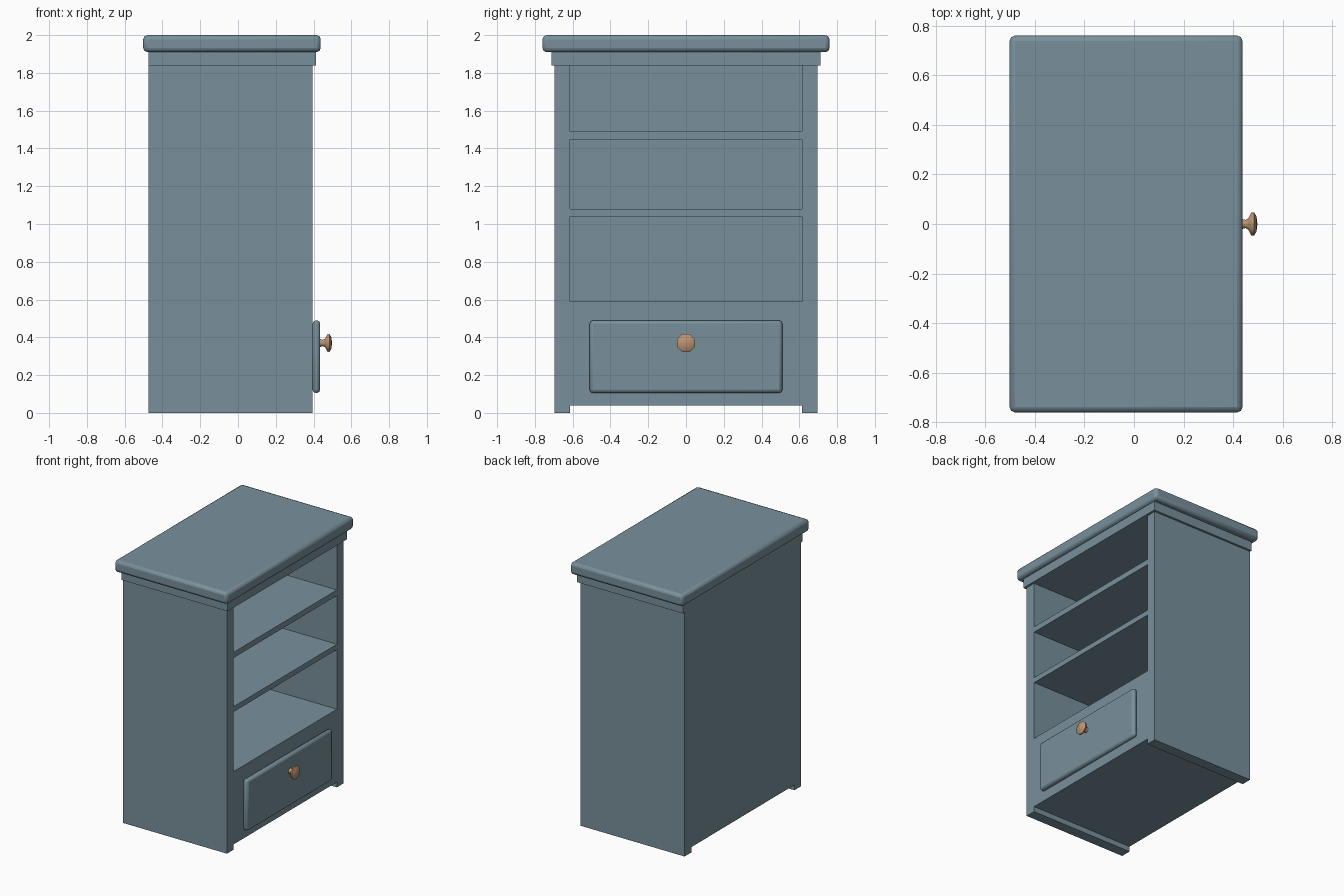
import bpy, bmesh, math
from mathutils import Matrix, Vector

if "Cube" in bpy.data.objects:
    bpy.data.objects.remove(bpy.data.objects["Cube"])


def material(name, color):
    m = bpy.data.materials.new(name)
    m.diffuse_color = (*color, 1)
    m.use_nodes = True
    m.node_tree.nodes["Principled BSDF"].inputs["Base Color"].default_value = m.diffuse_color
    return m


PAINT = material("blue_grey_paint", (0.19, 0.28, 0.33))
WOOD = material("tan_wood", (0.5, 0.3, 0.17))


def add_object(name, bm, mat):
    bmesh.ops.recalc_face_normals(bm, faces=bm.faces)
    mesh = bpy.data.meshes.new(name)
    bm.to_mesh(mesh)
    bm.free()
    obj = bpy.data.objects.new(name, mesh)
    bpy.context.collection.objects.link(obj)
    mesh.materials.append(mat)
    return obj


def smooth(obj, degrees):
    bpy.ops.object.select_all(action='DESELECT')
    obj.select_set(True)
    bpy.context.view_layer.objects.active = obj
    bpy.ops.object.shade_smooth_by_angle(angle=math.radians(degrees))


def box(name, x, y, z, bevel=0):
    lo, hi = Vector((x[0], y[0], z[0])), Vector((x[1], y[1], z[1]))
    bm = bmesh.new()
    bmesh.ops.create_cube(bm, size=1, matrix=Matrix.Translation((lo + hi) / 2)
                          @ Matrix.Diagonal((*(hi - lo), 1)))
    obj = add_object(name, bm, PAINT)
    if bevel:
        mod = obj.modifiers.new("rounded_edges", 'BEVEL')
        mod.width = bevel
        mod.segments = 2
        smooth(obj, 50)
    return obj


BACK, FRONT = -0.475, 0.395
INNER, OUTER = 0.615, 0.695

# Side panels, which run down to the floor as feet
for name, s in (("left_side", -1), ("right_side", 1)):
    box(name, (BACK, FRONT), sorted((s * INNER, s * OUTER)), (0, 1.84))

# Back panel, closed drawer case and shelves between the sides
gap = (-INNER, INNER)
box("back_panel", (BACK, BACK + 0.04), gap, (0.59, 1.84))
box("drawer_case", (BACK, FRONT), gap, (0.04, 0.59))
for name, z in (("lower_shelf", (1.04, 1.08)), ("upper_shelf", (1.447, 1.49))):
    box(name, (BACK + 0.04, FRONT), gap, z)

# Cornice and rounded top
box("cornice", (BACK, 0.412), (-0.712, 0.712), (1.84, 1.91))
box("top_board", (-0.502, 0.438), (-0.76, 0.76), (1.91, 2.0), 0.022)

# Drawer front
box("drawer_front", (FRONT, 0.435), (-0.51, 0.51), (0.105, 0.49), 0.018)

# Turned knob: (x, radius) profile spun around the x axis
profile = [(0.433, 0), (0.433, 0.023), (0.45, 0.018), (0.462, 0.026),
           (0.472, 0.049), (0.484, 0.051), (0.494, 0.034), (0.498, 0)]
bm = bmesh.new()
verts = [bm.verts.new((x, 0, 0.37 + r)) for x, r in profile]
edges = [bm.edges.new(pair) for pair in zip(verts, verts[1:])]
center = Vector((0, 0, 0.37))
bmesh.ops.rotate(bm, verts=verts, cent=center,
                 matrix=Matrix.Rotation(math.pi / 8, 3, 'X'))
bmesh.ops.spin(bm, geom=verts + edges, cent=center, axis=(1, 0, 0),
               angle=math.tau, steps=8, use_merge=False)
bmesh.ops.remove_doubles(bm, verts=bm.verts, dist=1e-4)
smooth(add_object("drawer_knob", bm, WOOD), 60)
